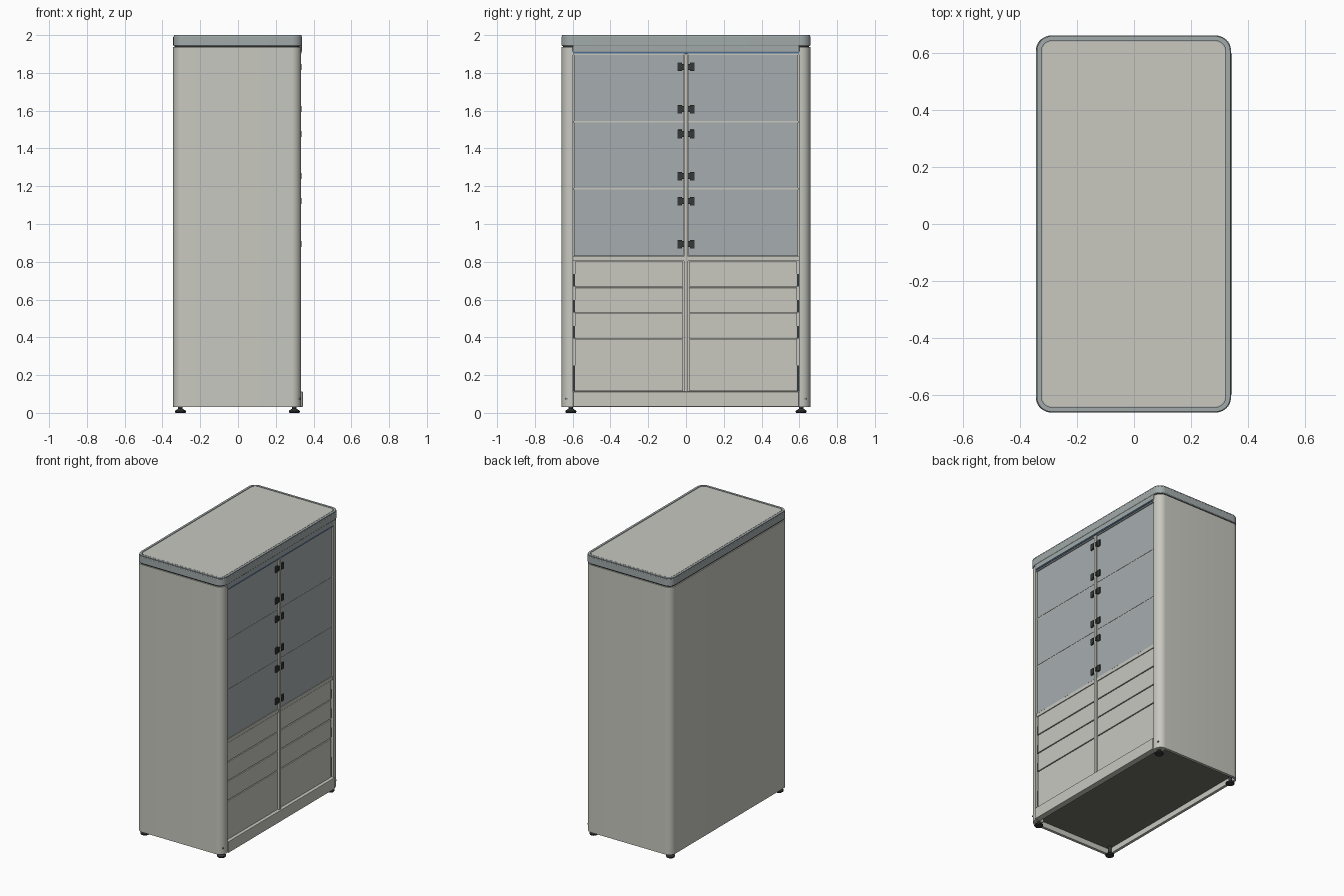
import bpy, bmesh
from math import cos, sin, pi

if "Cube" in bpy.data.objects:
    bpy.data.objects.remove(bpy.data.objects["Cube"])


def mat(name, rgb):
    m = bpy.data.materials.new(name)
    m.diffuse_color = (*rgb, 1)
    m.use_nodes = True
    m.node_tree.nodes["Principled BSDF"].inputs["Base Color"].default_value = m.diffuse_color
    return m


SHELL = mat("warm_grey", (0.58, 0.58, 0.53))
TRIM = mat("blue_grey", (0.36, 0.40, 0.40))
GLASS = mat("smoked_glass", (0.38, 0.42, 0.43))
DARK = mat("black", (0.035, 0.04, 0.04))
BLUE = mat("blue", (0.07, 0.16, 0.30))
UNDER = mat("underside_grey", (0.16, 0.16, 0.14))


def finish(name, bm, m, bevel=0.0, smooth=True):
    bmesh.ops.recalc_face_normals(bm, faces=bm.faces)
    me = bpy.data.meshes.new(name)
    bm.to_mesh(me)
    bm.free()
    ob = bpy.data.objects.new(name, me)
    bpy.context.collection.objects.link(ob)
    me.materials.append(m)
    if bevel:
        b = ob.modifiers.new("bevel", 'BEVEL')
        b.width, b.segments, b.limit_method = bevel, 2, 'ANGLE'
    if smooth:
        bpy.ops.object.select_all(action='DESELECT')
        ob.select_set(True)
        bpy.context.view_layer.objects.active = ob
        bpy.ops.object.shade_smooth_by_angle()
    return ob


def box(name, x, y, z, m, bevel=0.0):
    bm = bmesh.new()
    bmesh.ops.create_cube(bm, size=1)
    for v in bm.verts:
        for i, (a, b) in enumerate((x, y, z)):
            v.co[i] = a if v.co[i] < 0 else b
    return finish(name, bm, m, bevel, False)


def arc(cx, cy, r, a0, n=10):
    return [(cx + r * cos(a0 + pi / 2 * i / n), cy + r * sin(a0 + pi / 2 * i / n))
            for i in range(n + 1)]


def rounded(x0, x1, y, r):
    return (arc(x1 - r, y - r, r, 0) + arc(x0 + r, y - r, r, pi / 2)
            + arc(x0 + r, r - y, r, pi) + arc(x1 - r, r - y, r, 1.5 * pi))


def prism(name, pts, z0, z1, m, bevel=0.0):
    bm = bmesh.new()
    f = bm.faces.new([bm.verts.new((x, y, z0)) for x, y in pts])
    ext = bmesh.ops.extrude_face_region(bm, geom=[f])
    for v in ext["geom"]:
        if isinstance(v, bmesh.types.BMVert):
            v.co.z = z1
    return finish(name, bm, m, bevel)


# Wraparound shell: back, sides and rounded front posts, open at the front
X0, X1, Y, R = -0.343, 0.334, 0.658, 0.05
outer = rounded(X0, X1, Y, R)
half = len(outer) // 4
path = outer[:half * 3] + arc(X1 - R, R - Y, R, 1.5 * pi)
inner = [(X1, -0.597), (0.27, -0.597), (0.27, -0.638), (X0 + 0.02, -0.638),
         (X0 + 0.02, 0.638), (0.27, 0.638), (0.27, 0.597), (X1, 0.597)]
prism("cabinet_shell", path + inner, 0.032, 1.936, SHELL)

# Recessed underside and interior carcass behind the fronts
box("underside", (-0.323, 0.33), (-0.638, 0.638), (0.07, 0.08), UNDER)
box("carcass", (-0.32, 0.312), (-0.6, 0.6), (0.08, 1.93), SHELL)

# Top: shadow gap, rim band and inset panel
prism("top_shadow_gap", rounded(-0.335, 0.326, 0.65, 0.045), 1.93, 1.95, DARK)
prism("top_band", rounded(-0.343, 0.34, 0.66, 0.055), 1.943, 1.994, TRIM, 0.004)
bm = bmesh.new()
loops = []
for inset, z in ((0.003, 1.99), (0.003, 2.0), (0.019, 2.0), (0.019, 1.99)):
    pts = rounded(-0.343 + inset, 0.34 - inset, 0.66 - inset, 0.055 - inset)
    loops.append([bm.verts.new((x, y, z)) for x, y in pts])
for k in range(4):
    a, b = loops[k], loops[(k + 1) % 4]
    for i in range(len(a)):
        j = (i + 1) % len(a)
        bm.faces.new((a[i], a[j], b[j], b[i]))
finish("top_rim", bm, TRIM)
prism("top_panel", rounded(-0.321, 0.318, 0.638, 0.034), 1.99, 1.999, SHELL)

# Header under the band, with blue light strip
box("header", (0.30, 0.338), (-0.6, 0.6), (1.91, 1.95), TRIM, 0.004)
box("light_strip", (0.30, 0.335), (-0.597, 0.597), (1.902, 1.91), BLUE)
box("header_edge", (0.30, 0.331), (-0.597, 0.597), (1.895, 1.902), SHELL)

# Plinth, centre post and the rail between doors and drawers
box("plinth", (0.30, 0.343), (-0.597, 0.597), (0.032, 0.112), SHELL, 0.002)
box("centre_post", (0.30, 0.334), (-0.011, 0.011), (0.112, 1.902), SHELL, 0.004)
box("middle_rail", (0.30, 0.326), (-0.597, 0.597), (0.805, 0.829), SHELL)
for z in (1.187, 1.542):
    box("shelf_edge", (0.30, 0.322), (-0.597, 0.597), (z - 0.004, z + 0.004), SHELL)

DOORS = ((0.831, 1.183), (1.191, 1.538), (1.546, 1.894))
DRAWERS = ((0.115, 0.388), (0.394, 0.526), (0.532, 0.663), (0.669, 0.802))


def span(s, a, b):
    return tuple(sorted((s * a, s * b)))


for s, side in ((-1, "left"), (1, "right")):
    # Glass doors, each with two dark latches by the centre post
    for z0, z1 in DOORS:
        box(side + "_glass_door", (0.31, 0.324), span(s, 0.014, 0.592), (z0, z1), GLASS)
        for z in (z0 + 0.062, z1 - 0.062):
            box(side + "_latch", (0.32, 0.332), span(s, 0.02, 0.045),
                (z - 0.023, z + 0.023), DARK, 0.002)
            box(side + "_latch_arm", (0.32, 0.336), span(s, 0.008, 0.022),
                (z - 0.016, z + 0.016), DARK)
    # Drawer fronts with a dark finger slot at the outer edge
    for z0, z1 in DRAWERS:
        box(side + "_drawer", (0.305, 0.324), span(s, 0.016, 0.587), (z0, z1), SHELL, 0.002)
        box(side + "_drawer_slot", (0.31, 0.318), span(s, 0.587, 0.597),
            (z0, z0 + (z1 - z0) * 0.5), DARK)

# Levelling feet
profile = ((0.0, 0.0), (0.026, 0.0), (0.029, 0.004), (0.029, 0.011),
           (0.012, 0.022), (0.012, 0.075))
for x in (-0.305, 0.298):
    for y in (-0.61, 0.61):
        bm = bmesh.new()
        vs = [bm.verts.new((x + r, y, z)) for r, z in profile]
        es = [bm.edges.new(p) for p in zip(vs, vs[1:])]
        bmesh.ops.spin(bm, geom=vs + es, cent=(x, y, 0), axis=(0, 0, 1),
                       angle=2 * pi, steps=24)
        bmesh.ops.remove_doubles(bm, verts=bm.verts, dist=0.0005)
        finish("levelling_foot", bm, DARK)
